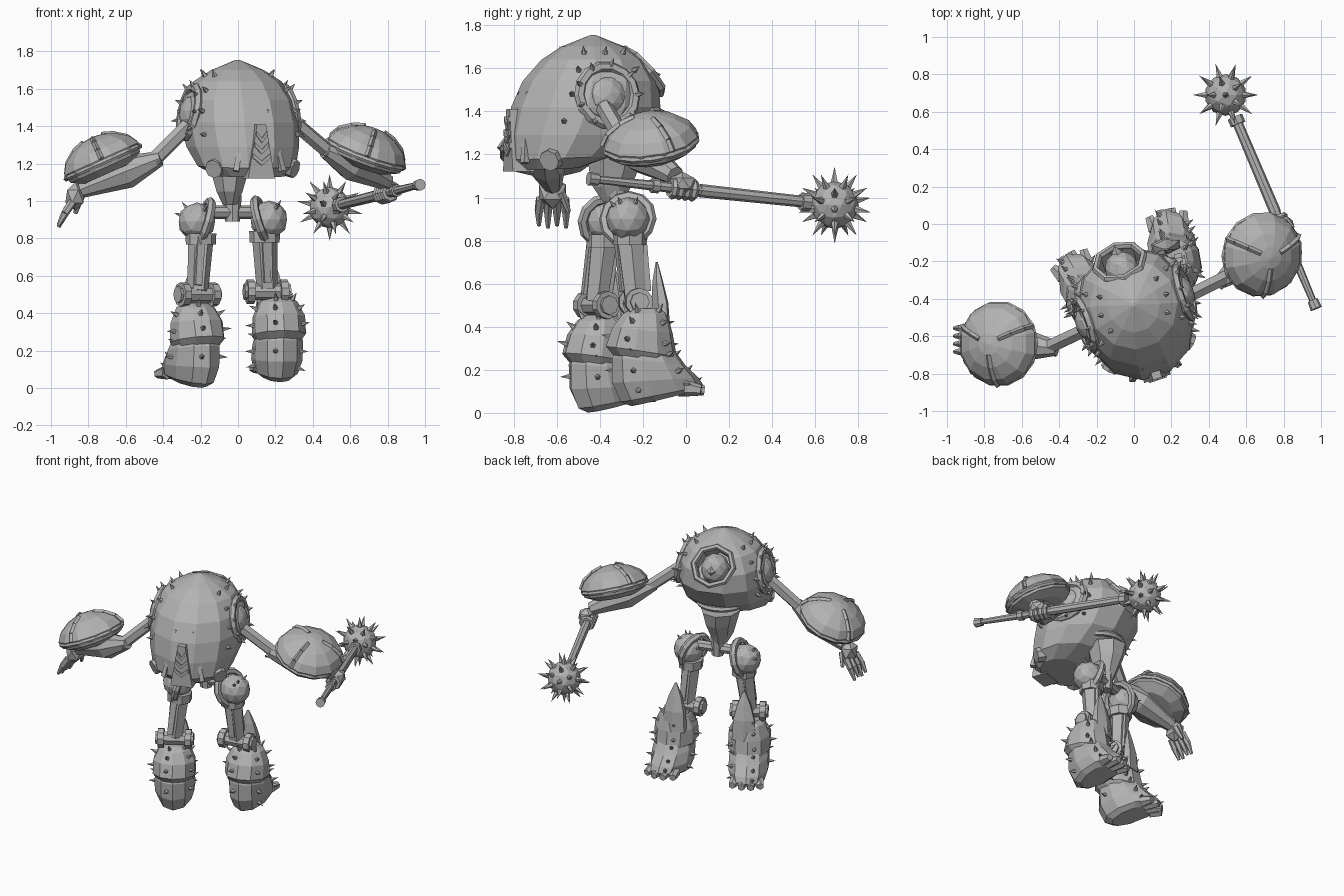
import bpy, bmesh
from math import sin, cos, pi, radians
from mathutils import Vector, Matrix

if "Cube" in bpy.data.objects:
    bpy.data.objects.remove(bpy.data.objects["Cube"])

grey = bpy.data.materials.new("stone_grey")
grey.use_nodes = True
grey.diffuse_color = (0.45, 0.45, 0.45, 1)
grey.node_tree.nodes["Principled BSDF"].inputs["Base Color"].default_value = (0.45, 0.45, 0.45, 1)


def finish(name, bm, M=Matrix()):
    bmesh.ops.transform(bm, matrix=M, verts=bm.verts)
    bmesh.ops.recalc_face_normals(bm, faces=bm.faces)
    me = bpy.data.meshes.new(name)
    bm.to_mesh(me)
    bm.free()
    me.materials.append(grey)
    ob = bpy.data.objects.new(name, me)
    bpy.context.collection.objects.link(ob)
    return ob


def aim(p, d):
    return Matrix.Translation(p) @ Vector(d).to_track_quat("Z", "Y").to_matrix().to_4x4()


def rod(name, a, b, r1, r2, n=8, M=Matrix()):
    a, b = Vector(a), Vector(b)
    bm = bmesh.new()
    bmesh.ops.create_cone(bm, cap_ends=True, segments=n, radius1=r1, radius2=r2,
                          depth=(b - a).length, matrix=aim((a + b) / 2, b - a))
    return finish(name, bm, M)


def ball(name, p, r, M=Matrix(), scale=(1, 1, 1), sub=2):
    bm = bmesh.new()
    bmesh.ops.create_icosphere(bm, subdivisions=sub, radius=r,
                               matrix=Matrix.Translation(p) @ Matrix.Diagonal((*scale, 1)))
    return finish(name, bm, M)


def loft(name, rings, n, M=Matrix()):
    """Stack of ellipses: (z, half width, y min, y max, slope along y)."""
    bm = bmesh.new()
    loops = []
    for z, w, y0, y1, s in rings:
        loop = []
        for i in range(n):
            a = 2 * pi * (i + 0.5) / n
            y = (y0 + y1) / 2 + (y1 - y0) / 2 * sin(a)
            loop.append(bm.verts.new((w * cos(a), y, z + s * y)))
        loops.append(loop)
    for lo, hi in zip(loops, loops[1:]):
        for i in range(n):
            j = (i + 1) % n
            bm.faces.new((lo[i], lo[j], hi[j], hi[i]))
    bm.faces.new(loops[0])
    bm.faces.new(loops[-1])
    return finish(name, bm, M)


def ring(name, R, r, M, n=12, arc=1.0, sides=6):
    """Full or partial torus about the local z axis."""
    bm = bmesh.new()
    prof = [bm.verts.new((R + r * cos(2 * pi * k / sides), 0, r * sin(2 * pi * k / sides)))
            for k in range(sides)]
    face = bm.faces.new(prof)
    bmesh.ops.spin(bm, geom=[face], axis=(0, 0, 1), cent=(0, 0, 0), steps=n,
                   angle=2 * pi * arc, use_merge=False)
    bmesh.ops.remove_doubles(bm, verts=bm.verts, dist=1e-4)
    return finish(name, bm, M)


def prism(name, outline, y0, y1, M):
    """Extrude an x-z outline along y."""
    bm = bmesh.new()
    f = bm.faces.new([bm.verts.new((x, y0, z)) for x, z in outline])
    new = bmesh.ops.extrude_face_region(bm, geom=[f])["geom"]
    bmesh.ops.translate(bm, vec=(0, y1 - y0, 0), verts=[v for v in new if isinstance(v, bmesh.types.BMVert)])
    return finish(name, bm, M)


def spikes(name, points, length, r):
    bm = bmesh.new()
    for p, d in points:
        bmesh.ops.create_cone(bm, cap_ends=True, segments=5, radius1=r, radius2=0,
                              depth=length, matrix=aim(p + d * length * 0.45, d))
    return finish(name, bm)


def face_points(ob, rule, step=1):
    faces = [f for f in ob.data.polygons if rule(f)]
    return [(f.center.copy(), f.normal.copy()) for f in faces[::step]]


# Torso: faceted egg, turned a little
T = Matrix.Translation((0.01, -0.47, 0)) @ Matrix.Rotation(radians(18), 4, "Z")
torso = loft("torso", [(1.14, .19, -.32, -.04, 0.04), (1.19, .265, -.365, .13, 0.04), (1.29, .30, -.37, .27, 0),
                       (1.42, .315, -.345, .355, 0), (1.54, .295, -.29, .345, 0), (1.64, .235, -.20, .28, 0),
                       (1.70, .14, -.11, .19, 0), (1.755, .01, .03, .05, 0)], 12, T)

# Hooded opening with a domed face inside
H = T @ aim((0, 0.28, 1.585), (0, 0.75, 0.66))
cutter = rod("hood_cutter", (0, 0, -.10), (0, 0, .2), 0.125, 0.125, 8, H)
cutter.hide_render = True
mod = torso.modifiers.new("opening", "BOOLEAN")
mod.object = cutter
bpy.context.view_layer.objects.active = torso
bpy.ops.object.modifier_apply(modifier="opening")
bpy.data.objects.remove(cutter)
ring("hood_rim", 0.135, 0.02, H, 8)
ball("face_dome", (0, 0, -.06), 0.105, H, (0.9, 1, 1))
rod("face_beak", (0, -.03, .0), (0, -.07, .06), 0.05, 0.0, 4, H)
ring("jaw_lip", 0.15, 0.02, T @ Matrix.Translation((0, .10, 1.26)) @ Matrix.Rotation(radians(20), 4, "Z"), 8, 140 / 360)

# Tapered panel with chevrons
prism("front_panel", [(-.075, 1.12), (.075, 1.12), (.025, 1.41), (-.025, 1.41)], -.375, -.27, T)
for k in range(3):
    z, w = 1.19 + k * 0.06, 0.05 - k * 0.01
    prism("chevron", [(-w, z + .04), (0, z), (w, z + .04), (w, z + .065), (0, z + .025), (-w, z + .065)],
          -.384, -.37, T)
for s in (-1, 1):
    rod("panel_rib", (s * .13, -.335, 1.16), (s * .06, -.30, 1.49), 0.022, 0.008, 4, T)
    rod("vent", (s * .16, -.18, 1.20), (s * .23, -.25, 1.17), 0.055, 0.05, 8, T)

    # Shoulder sockets
    S = T @ aim((s * .275, .02, 1.475), (s, 0, 0.2))
    ring("shoulder_rim", 0.135, 0.026, S, 14)
    ball("shoulder_joint", (0, 0, 0), 0.09, S, (1, 1, 0.6))
    out = S.to_3x3()
    pts = []
    for k in range(9):
        d = Vector((cos(2 * pi * k / 9), sin(2 * pi * k / 9), 0))
        pts.append((S @ (d * .14 + Vector((0, 0, .015))), (out @ (d + Vector((0, 0, 1)))).normalized()))
    centre = S.translation
    pts += face_points(torso, lambda f: .15 < (f.center - centre).length < .27 and f.center.z > 1.3)
    spikes("shoulder_spikes", pts, 0.045, 0.015)

# Waist and pelvis
loft("waist", [(.98, .04, -.06, .05, 0), (1.05, .075, -.11, .08, 0), (1.13, .10, -.13, .12, 0),
               (1.22, .13, -.14, .14, 0)], 8, Matrix.Translation((-.045, -.33, 0)))
rod("pelvis_bar", (-.20, -.37, .94), (.15, -.27, .94), 0.035, 0.035)
rod("pelvis_core", (-.03, -.32, .89), (-.03, -.32, 1.03), 0.04, 0.05)

# Arms: shared construction, separate poses
ARMS = {
    "left": dict(top=(.30, -.38, 1.42), elbow=(.50, -.28, 1.25), wrist=(.80, -.05, 1.10),
                 shell=(.69, -.165, 1.27), tilt=20, lift=8),
    "right": dict(top=(-.27, -.57, 1.40), elbow=(-.46, -.66, 1.21), wrist=(-.84, -.62, 1.06),
                  shell=(-.73, -.64, 1.225), tilt=-24, lift=0),
}
for side, A in ARMS.items():
    top, elbow, wrist = (Vector(A[k]) for k in ("top", "elbow", "wrist"))
    rod(side + "_upper_arm", top, elbow, 0.041, 0.041, 6)
    mid = elbow.lerp(wrist, 0.35)
    rod(side + "_elbow_cone", elbow.lerp(wrist, -.12), mid, 0.04, 0.09, 8)
    rod(side + "_forearm", mid, wrist, 0.09, 0.045, 8)
    rod(side + "_elbow_spur", elbow, elbow + (elbow - mid) * 0.35 + Vector((0, -.04, -.02)), 0.035, 0.008, 5)
    # Domed forearm shield with rim and straps
    D = (Matrix.Translation(A["shell"]) @ Matrix.Rotation(radians(A["lift"]), 4, "X")
         @ Matrix.Rotation(radians(A["tilt"]), 4, "Y"))
    prof = [(-.085, .14), (-.05, .21), (.0, .225), (.05, .195), (.095, .13), (.12, .06), (.128, .006)]
    loft(side + "_shield", [(z, r, -r, r, 0) for z, r in prof], 12, D)
    ring(side + "_shield_rim", 0.214, 0.016, D @ Matrix.Translation((0, 0, -.02)), 14)
    for a in (25, 155, 270):
        R = D @ Matrix.Rotation(radians(a), 4, "Z")
        for (z0, r0), (z1, r1) in zip(prof[2:], prof[3:-1]):
            rod(side + "_shield_strap", (r0, 0, z0), (r1, 0, z1), 0.015, 0.013, 4, R)

# Open hand
hand = Vector((-.87, -.62, 1.025))
ball("right_palm", hand, 0.07, Matrix(), (0.85, 1.05, 1.1), 1)
for k in range(4):
    a = hand + Vector((-.015, -.055 + k * .037, -.03))
    b = a + Vector((-.04, -.008 + k * .005, -.06))
    rod("right_finger", a, b, 0.023, 0.021, 6)
    rod("right_fingertip", b, b + Vector((-.035, 0, -.065 - .01 * (k % 2))), 0.021, 0.01, 6)
rod("right_thumb", hand + Vector((.03, .04, 0)), hand + Vector((.0, .075, -.09)), 0.022, 0.012, 6)

# Spiked mace and the fist holding it
tail, head = Vector((.965, -.43, 1.085)), Vector((.49, .69, .965))
along = lambda t: tail.lerp(head, t)
rod("mace_handle", along(0), along(.45), 0.018, 0.028, 8)
rod("mace_shaft", along(.44), along(.88), 0.031, 0.027, 8)
rod("mace_pommel", along(-.02), along(.02), 0.032, 0.028, 8)
rod("mace_grip_ring", along(.24), along(.27), 0.034, 0.034, 8)
rod("mace_collar", along(.86), along(.895), 0.042, 0.042, 8)
ball("mace_head", head, 0.112)
star = ball("mace_star", head, 0.107, sub=1)
pts = [(v.co.copy(), (v.co - head).normalized()) for v in star.data.vertices]
pts += [(head + f.normal * 0.107, f.normal.copy()) for f in star.data.polygons]
bpy.data.objects.remove(star)
spikes("mace_spikes", pts, 0.075, 0.018)
fist = along(.37)
ball("left_fist", fist + Vector((.015, 0, .025)), 0.06, Matrix(), (1, 1.1, .9), 1)
across = (head - tail).normalized()
for k in range(4):
    ring("left_finger", 0.038, 0.018, aim(fist + across * (k - 1.5) * 0.033, across), 8)

# Legs: hip, thigh, knee and armoured boot
LEGS = {
    "left": dict(hip=(.165, -.27, .90), knee=(.155, -.235, .535), boot=(.215, -.185, -.01), yaw=10, out=1),
    "right": dict(hip=(-.22, -.37, .89), knee=(-.215, -.415, .52), boot=(-.23, -.395, -.04), yaw=30, out=-1),
}
for side, L in LEGS.items():
    hip, knee = Vector(L["hip"]), Vector(L["knee"])
    turn = Matrix.Rotation(radians(L["yaw"]), 4, "Z")
    s = L["out"]
    hb = ball(side + "_hip_ball", hip, 0.102)
    spikes(side + "_hip_spikes", face_points(hb, lambda f: f.normal.z > 0.3, 6), 0.04, 0.012)
    ring(side + "_hip_bracket", 0.112, 0.024, aim(hip + Vector((-s * .04, 0, 0)), (s, -.2, .3)), 12)
    # Thigh column with side rails
    low = hip.lerp(knee, .25) + Vector((-s * .02, 0, 0))
    rod(side + "_thigh", low, knee, 0.068, 0.056, 6)
    for y in (-.05, .05):
        rod(side + "_thigh_rail", low + Vector((0, y, .02)), knee + Vector((0, y, .03)), 0.03, 0.026, 4)
    rod(side + "_thigh_collar", low + Vector((0, 0, -.03)), low + Vector((0, 0, .03)), 0.08, 0.083, 8)
    # Knee axle with end discs
    K = Matrix.Translation(knee) @ turn
    rod(side + "_knee_axle", (-.125, 0, -.02), (.125, 0, -.02), 0.045, 0.045, 8, K)
    for x in (-.09, .09):
        rod(side + "_knee_disc", (x - .02, 0, -.02), (x + .02, 0, -.02), 0.065, 0.065, 10, K)
    # Boot
    B = Matrix.Translation(L["boot"]) @ turn
    foot = loft(side + "_foot", [(.058, .08, -.07, .21, .24), (.085, .115, -.12, .27, .2),
                                 (.16, .135, -.16, .245, .06), (.25, .135, -.16, .185, -.1),
                                 (.33, .115, -.13, .12, -.1)], 10, B)
    cuff = loft(side + "_cuff", [(.25, .115, -.15, .12, -.15), (.29, .145, -.19, .145, -.15),
                                 (.39, .142, -.16, .125, -.1), (.47, .105, -.11, .10, 0),
                                 (.495, .07, -.07, .07, 0)], 10, B)
    loft(side + "_shin_guard", [(.38, .09, .03, .12, 0), (.52, .08, .03, .11, 0),
                                (.62, .05, .035, .085, 0), (.71, .008, .05, .06, 0)], 6,
         B @ Matrix.Translation((-s * .03, 0, 0)))
    pts = face_points(foot, lambda f: abs(f.normal.z) < 0.75 and 0.1 < f.center.z < .3, 2)
    pts += face_points(cuff, lambda f: -0.1 < f.normal.z < .9, 2)
    spikes(side + "_boot_spikes", pts, 0.05, 0.015)
    for k in range(4):
        x = -.075 + k * .05
        rod(side + "_toe", (x, .17, .125), (x * 1.25, .28 - abs(x) * .5, .115), 0.04, 0.024, 6, B)
